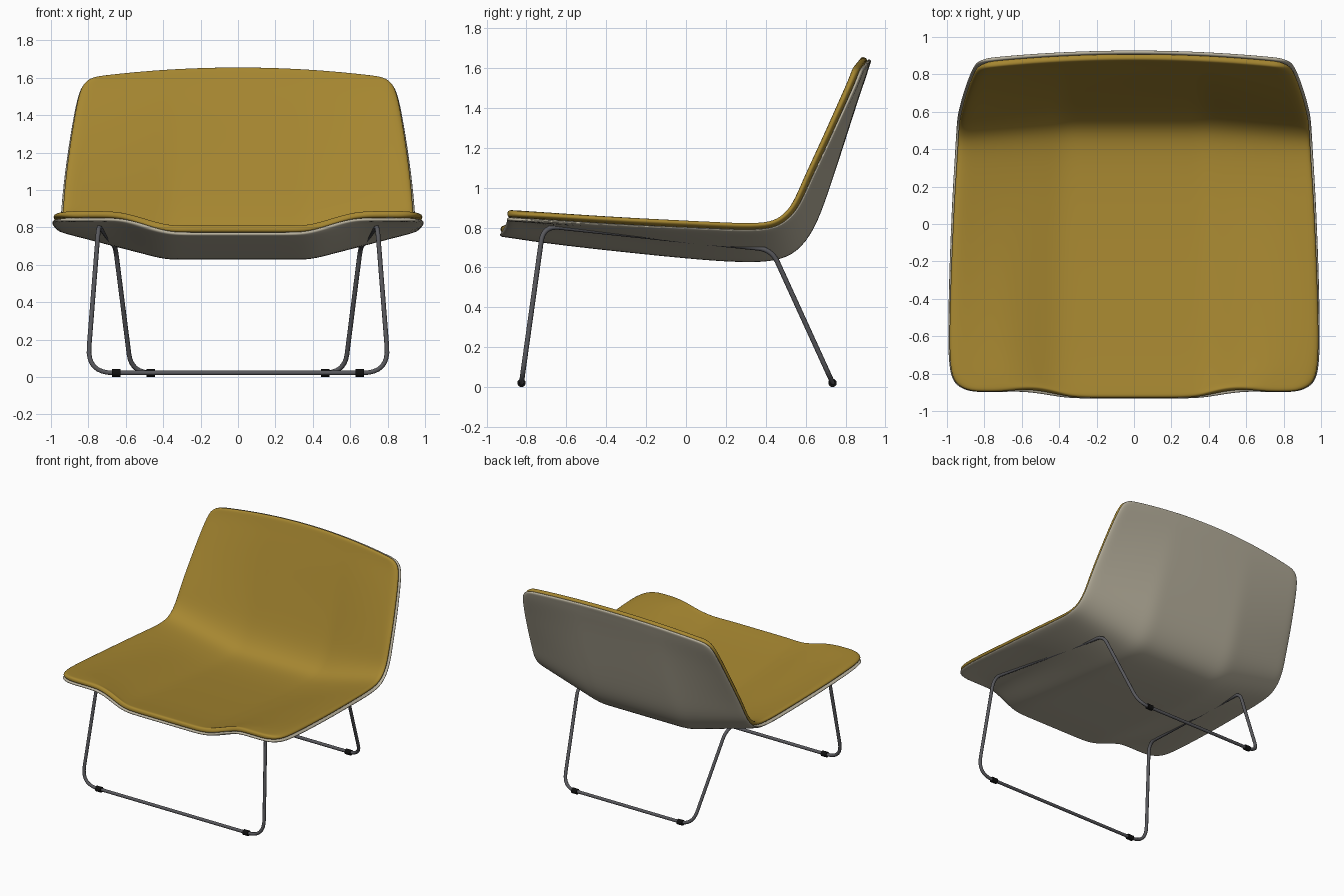
import bpy, bmesh
from mathutils import Vector, Matrix

old = bpy.data.objects.get("Cube")
if old:
    bpy.data.objects.remove(old)


def material(name, rgb, rough=0.6):
    m = bpy.data.materials.new(name)
    m.use_nodes = True
    m.diffuse_color = (*rgb, 1)
    bsdf = m.node_tree.nodes["Principled BSDF"]
    bsdf.inputs["Base Color"].default_value = (*rgb, 1)
    bsdf.inputs["Roughness"].default_value = rough
    return m


mustard = material("mustard upholstery", (0.38, 0.24, 0.03))
shell_grey = material("warm grey shell", (0.48, 0.44, 0.34))
steel = material("dark steel", (0.1, 0.1, 0.11))
black = material("black rubber", (0.005, 0.005, 0.005))

# Seat underside, front to top: centre y, centre z, side y, side z, half width
ROWS = [
    (-.935, .755, -.90, .832, .87), (-.91, .752, -.87, .830, .955),
    (-.86, .745, -.80, .826, .99), (-.70, .72, -.65, .82, 1.0),
    (-.30, .675, -.30, .80, .995), (.10, .635, .10, .785, .98),
    (.30, .625, .30, .775, .968), (.45, .63, .44, .783, .96),
    (.56, .675, .52, .83, .955), (.645, .79, .58, .90, .95),
    (.705, .95, .635, 1.03, .938), (.787, 1.2, .717, 1.2, .915),
    (.86, 1.43, .80, 1.38, .885), (.905, 1.56, .86, 1.51, .858),
    (.922, 1.615, .88, 1.565, .83), (.932, 1.64, .892, 1.592, .78),
]
COLS = 20


def clamp(t):
    return max(0.0, min(1.0, t))


def dish(u, row):
    """How far a point has risen from the centre line to the side line."""
    t = clamp((u - .36) / .36)
    front = t * t * (3 - 2 * t)
    middle = clamp((u - .4) / .6)
    back = u * u
    f = clamp((row - 2) / 3)
    b = clamp((row - 10) / 4)
    return (front * (1 - f) + middle * f) * (1 - b) + back * b


def seat_layer(name, mat, lift, thickness, widen):
    """Sheet lifted off the underside, thickened and rounded."""
    bm = bmesh.new()
    grid = []
    for r, (cy, cz, sy, sz, half) in enumerate(ROWS):
        line = []
        for c in range(COLS + 1):
            u = 2 * c / COLS - 1
            w = dish(abs(u), r)
            line.append(bm.verts.new((u * half * widen, cy + (sy - cy) * w, cz + (sz - cz) * w)))
        grid.append(line)
    for a, b in zip(grid, grid[1:]):
        for c in range(COLS):
            bm.faces.new((a[c], a[c + 1], b[c + 1], b[c]))
    bm.normal_update()
    moves = [(v, v.normal.copy()) for v in bm.verts]
    for v, n in moves:
        v.co += n * lift
    for f in bm.faces:
        f.smooth = True
    mesh = bpy.data.meshes.new(name)
    bm.to_mesh(mesh)
    bm.free()
    mesh.materials.append(mat)
    ob = bpy.data.objects.new(name, mesh)
    bpy.context.collection.objects.link(ob)
    solid = ob.modifiers.new("thickness", 'SOLIDIFY')
    solid.thickness = thickness
    solid.offset = 1
    sub = ob.modifiers.new("rounding", 'SUBSURF')
    sub.levels = sub.render_levels = 2
    return ob


seat_layer("seat_shell", shell_grey, 0, .021, 1.0)
seat_layer("seat_cushion", mustard, .02, .037, .995)

# Bent tube frame: one closed loop, mirrored left to right, with rounded bends
side = [((.807, -.825, .022), .14), ((.745, -.715, .81), .08),
        ((.655, .43, .69), .07), ((.57, .735, .022), .11)]
corners = [(Vector(p), r) for p, r in side]
corners += [(Vector((-p.x, p.y, p.z)), r) for p, r in reversed(corners)]
path = []
for i, (p, reach) in enumerate(corners):
    a = p + (corners[i - 1][0] - p).normalized() * reach
    b = p + (corners[(i + 1) % len(corners)][0] - p).normalized() * reach
    for k in range(9):
        t = k / 8
        path.append(a * (1 - t) ** 2 + p * (2 * t * (1 - t)) + b * t * t)
curve = bpy.data.curves.new("frame", 'CURVE')
curve.dimensions = '3D'
curve.bevel_depth = .0125
curve.bevel_resolution = 3
spline = curve.splines.new('POLY')
spline.points.add(len(path) - 1)
for point, co in zip(spline.points, path):
    point.co = (*co, 1)
spline.use_cyclic_u = True
spline.use_smooth = True
curve.materials.append(steel)
bpy.context.collection.objects.link(bpy.data.objects.new("tube_frame", curve))

# Floor glides around the two floor rails
for place, x, y in (("front", .652, -.825), ("rear", .467, .735)):
    for label, s in (("left", 1), ("right", -1)):
        bpy.ops.mesh.primitive_cylinder_add(vertices=16, radius=.021, depth=.045,
                                            location=(s * x, y, .021),
                                            rotation=(0, 1.5708, 0))
        glide = bpy.context.object
        glide.name = f"{place}_{label}_glide"
        glide.data.materials.append(black)
        bpy.ops.object.shade_smooth_by_angle()
